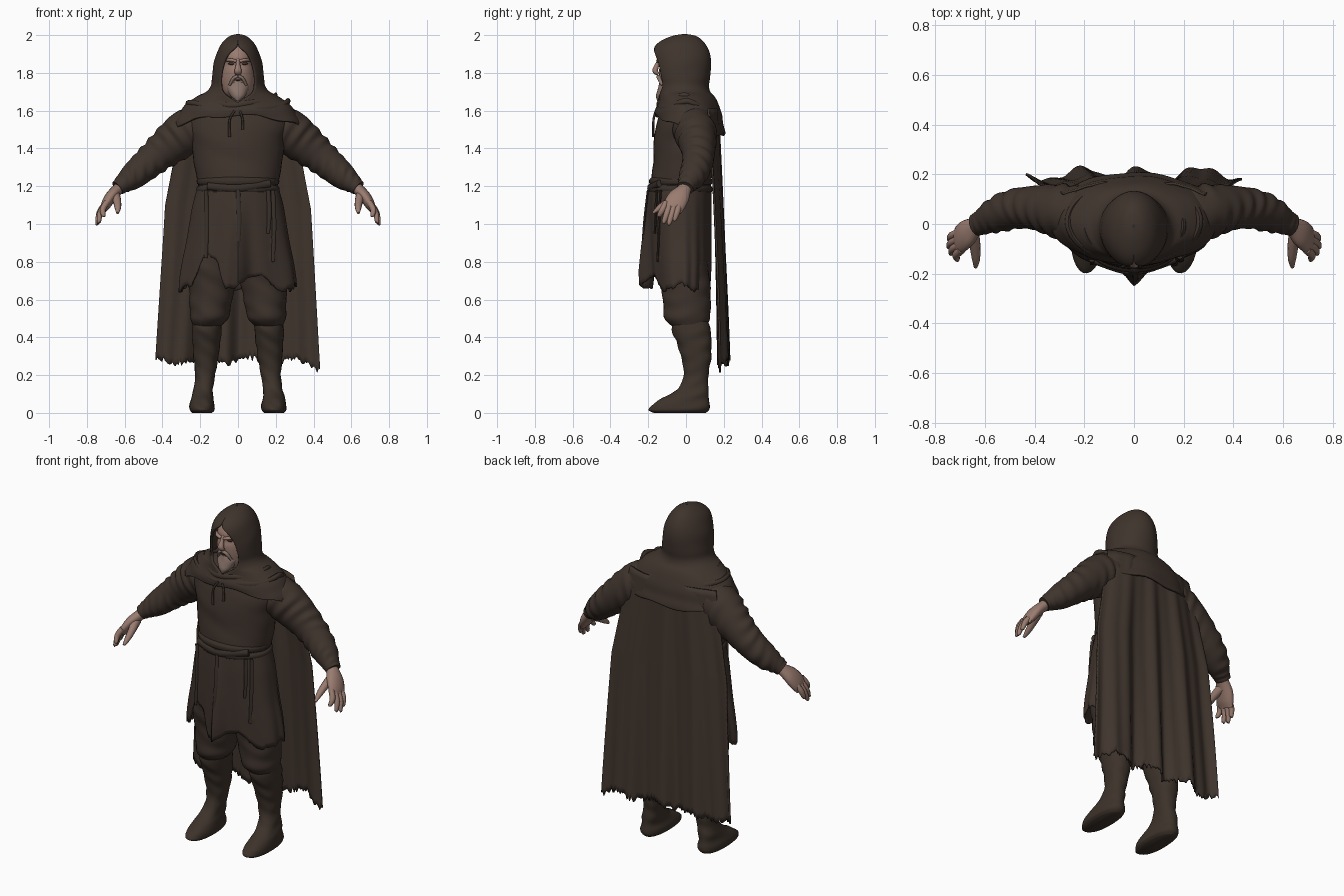
import bpy, bmesh, math, random
from mathutils import Vector

random.seed(4)
sin, cos, pi, exp = math.sin, math.cos, math.pi, math.exp


def material(name, rgb):
    m = bpy.data.materials.new(name)
    m.diffuse_color = (*rgb, 1)
    return m


CLOTH = material("brown_cloth", (0.050, 0.034, 0.026))
CAPE = material("cape_brown", (0.052, 0.036, 0.027))
DARK = material("dark_brown_cloth", (0.040, 0.028, 0.021))
BOOT = material("boot_leather", (0.046, 0.032, 0.023))
SKIN = material("skin", (0.32, 0.20, 0.16))
BEARD = material("grey_beard", (0.25, 0.175, 0.145))
SHADOW = material("eye_dark", (0.06, 0.03, 0.024))


def spline(keys, t):
    """Smooth interpolation through tuples, t in 0..1."""
    f = min(max(t, 0), 1) * (len(keys) - 1)
    i = min(int(f), len(keys) - 2)
    f -= i
    k = [keys[max(0, min(len(keys) - 1, i + d))] for d in (-1, 0, 1, 2)]
    return [b + 0.5 * f * (c - a + f * (2 * a - 5 * b + 4 * c - d + f * (3 * (b - c) + d - a)))
            for a, b, c, d in zip(*k)]


def grid(name, nu, nv, f, mat, closed=False, cap=False, thick=0):
    """Surface from f(u, v), u around or across, v along."""
    bm = bmesh.new()
    rows = [[bm.verts.new(f(i / (nu if closed else nu - 1), j / (nv - 1))) for i in range(nu)]
            for j in range(nv)]
    for j in range(nv - 1):
        for i in range(nu if closed else nu - 1):
            k = (i + 1) % nu
            bm.faces.new((rows[j][i], rows[j][k], rows[j + 1][k], rows[j + 1][i]))
    if cap:
        bm.faces.new(rows[0])
        bm.faces.new(rows[-1])
    bmesh.ops.remove_doubles(bm, verts=bm.verts, dist=0.0002)
    bmesh.ops.recalc_face_normals(bm, faces=bm.faces)
    me = bpy.data.meshes.new(name)
    bm.to_mesh(me)
    bm.free()
    me.materials.append(mat)
    ob = bpy.data.objects.new(name, me)
    bpy.context.collection.objects.link(ob)
    if thick:
        mod = ob.modifiers.new("thickness", 'SOLIDIFY')
        mod.thickness, mod.offset = thick, 0
    bpy.ops.object.select_all(action='DESELECT')
    ob.select_set(True)
    bpy.context.view_layer.objects.active = ob
    bpy.ops.object.shade_smooth_by_angle(angle=math.radians(50))
    return ob


def ring_point(k, a, cx=0, w=1, sq=1):
    """Point on a horizontal ring (z, half width, front y, back y); a = 0 is the front."""
    z, rx, y0, y1 = k[:4]
    s, c = (math.copysign(abs(t) ** sq, t) for t in (sin(a), cos(a)))
    return Vector((cx + rx * w * s, (y0 + y1) / 2 - (y1 - y0) / 2 * w * c, z))


def stack(name, keys, mat, n=32, m=30, side=1, fold=0, freq=90, sq=1):
    """Closed body of stacked rings with optional cloth folds; fifth key = centre x."""
    def f(u, v):
        k, a = spline(keys, v), u * 2 * pi
        crease = sin(freq * k[0] + 2.2 * sin(a + 0.6) + 1.3 * sin(2 * a)) * (.6 + .4 * sin(3 * a + 20 * k[0]))
        w = 1 + fold * crease * min(1, 8 * v * (1 - v))
        return ring_point(k, a, side * k[4] if len(k) > 4 else 0, w, sq)
    return grid(name, n, m, f, mat, True, True)


def tube(name, keys, mat, n=12, m=12, side=1, fold=0, freq=60):
    """Tube along (x, y, z, radius in y, radius across)."""
    def f(u, v):
        k, a = spline(keys, v), u * 2 * pi
        t = (Vector(spline(keys, v + 0.02)[:3]) - Vector(spline(keys, v - 0.02)[:3])).normalized()
        e = (Vector((0, 1, 0)) - t * t.y).normalized()
        crease = sin(freq * v + 2.4 * sin(a) + 1.5 * sin(2 * a + 5 * v)) * (.5 + .5 * sin(2 * a + 11 * v))
        w = 1 + fold * crease * min(1, 8 * v * (1 - v))
        p = Vector(k[:3]) + (e * k[3] * cos(a) + t.cross(e) * k[4] * sin(a)) * w
        p.x *= side
        return p
    return grid(name, n, m, f, mat, True, True)


def ball(name, loc, size, mat):
    arc = [(cos(i * pi / 8), max(.02, sin(i * pi / 8))) for i in range(9)]
    keys = [(loc[2] - size[2] * c, size[0] * s, loc[1] - size[1] * s, loc[1] + size[1] * s, loc[0])
            for c, s in arc]
    return stack(name, keys, mat, 16, 17)


# Tunic torso and belt
stack("tunic_torso", [(1.69, .10, -.07, .10), (1.63, .23, -.12, .14), (1.55, .27, -.15, .15),
                      (1.45, .25, -.17, .15), (1.35, .237, -.172, .145), (1.27, .225, -.18, .14),
                      (1.18, .205, -.185, .13)], CLOTH, 40, 34, fold=.01, freq=45)
stack("belt", [(1.25, .20, -.18, .125), (1.235, .217, -.194, .138), (1.215, .217, -.194, .138),
               (1.205, .208, -.188, .13), (1.19, .22, -.197, .14), (1.172, .218, -.195, .138),
               (1.16, .20, -.185, .125)], DARK, 48, 24)
tube("belt_wrap", [(-.16, -.148, 1.2, .014, .02), (0, -.194, 1.19, .012, .02), (.17, -.142, 1.215, .014, .02)],
     DARK, 10, 14)

# Tunic skirt: flat front, pointed centre pleat, ragged hem lifted on one side
SKIRT = [(1.2, .208, -.186, .13), (1.1, .235, -.188, .13), (1.0, .252, -.186, .13),
         (.9, .268, -.183, .13), (.8, .288, -.178, .13), (.7, .302, -.172, .125), (.6, .305, -.168, .12)]
JAG = [random.uniform(-.01, .01) for _ in range(97)]


def skirt(u, v):
    a = u * 2 * pi
    x = sin(a)
    hem = .665 + .015 * sin(5 * a) + JAG[int(u * 96)]
    if cos(a) > 0:
        hem += .17 * exp(-((x + .5) / .22) ** 4) + .05 * exp(-((x - .3) / .3) ** 2)
    z = 1.2 + (hem - 1.2) * v
    p = ring_point(spline(SKIRT, (1.2 - z) / .6), a, 0, 1 + .02 * v * sin(13 * a + 2 * sin(3 * a)))
    if cos(a) > 0:
        p.y -= .072 * min(1, v * 1.15) * exp(-abs(x / .14) ** 1.4)
    return p


grid("tunic_skirt", 120, 22, skirt, CLOTH, True, thick=.01)

# Hanging belt ends and collar laces
for i, (x, y, lean, bot) in enumerate([(0, -.201, .03, .86), (.185, -.135, .015, .8),
                                       (-.17, -.148, .012, .82), (.16, -.155, .01, .95)]):
    tube(f"belt_end_{i}", [(x, y, 1.18, .006, .011), (x + .006, y - lean * .6, (1.18 + bot) / 2, .007, .012),
                           (x, y - lean, bot, .006, .009)], DARK, 8, 10)
for x, bot in ((-.045, 1.46), (.025, 1.5)):
    tube("collar_lace", [(x * .4, -.16, 1.60, .006, .006), (x, -.172, 1.55, .006, .006),
                         (x, -.174, bot, .006, .008)], DARK, 8, 8)

# Hood and shoulder mantle: z, half width, front, back, opening angle, drop at the back
HOOD = [(2.0, .003, -.012, -.006, 0, 0), (1.992, .036, -.062, .045, 0, 0), (1.97, .066, -.12, .08, 0, 0),
        (1.94, .09, -.158, .104, .06, 0), (1.90, .108, -.174, .121, .45, 0),
        (1.85, .122, -.172, .127, .64, 0), (1.78, .132, -.162, .122, .72, 0),
        (1.73, .138, -.15, .116, .68, 0), (1.695, .165, -.145, .125, .46, 0),
        (1.675, .22, -.14, .15, .22, .01), (1.64, .285, -.142, .175, 0, .03),
        (1.60, .322, -.156, .192, 0, .07), (1.575, .335, -.158, .2, 0, .10)]


def hood(u, v):
    k = spline(HOOD, v)
    g = max(0, k[4])
    a = g + u * (2 * pi - 2 * g)
    p = ring_point(k, a)
    drape = max(0, v - .7) / .3
    p.z -= k[5] * (1 - cos(a)) / 2 + drape * (.025 * sin(a) ** 2 - .008 * sin(7 * a))
    fold = .015 * drape * sin(70 * p.z + 2 * cos(a)) + .01 * drape * sin(9 * a)
    fold += .012 * sin(pi * min(1, v * 1.6)) * sin(45 * p.z + 3 * cos(a)) * sin(a) ** 2
    p.x *= 1 + fold
    p.y *= 1 + fold
    return p


grid("hood_and_mantle", 64, 64, hood, CLOTH, thick=.012)
# Draped collar folds
for j, (z, rx, y0, y1) in enumerate([(1.675, .2, -.15, .145), (1.645, .265, -.155, .175)]):
    def roll(u, v, z=z, rx=rx, y0=y0, y1=y1):
        a, b = u * 2 * pi, v * 2 * pi
        p = ring_point((z, rx, y0, y1), a, 0, 1 + .05 * cos(b))
        p.z += .016 * sin(b) - .045 * max(0, cos(a)) ** 2 - .05 * max(0, -cos(a)) + .006 * sin(5 * a)
        return p
    grid(f"collar_fold_{j}", 48, 9, roll, CLOTH, True)

# Face
stack("head", [(1.67, .045, -.11, .0), (1.70, .076, -.126, .03), (1.76, .09, -.138, .06),
               (1.81, .088, -.143, .08), (1.845, .084, -.136, .08), (1.88, .082, -.145, .08),
               (1.93, .068, -.12, .07), (1.955, .03, -.06, .03)], SKIN, 28, 28)
tube("nose", [(0, -.136, 1.875, .008, .010), (0, -.154, 1.84, .012, .012), (0, -.163, 1.81, .015, .02),
              (0, -.145, 1.793, .008, .015)], SKIN, 12, 12)
for s in (-1, 1):
    tube("brow", [(.008, -.146, 1.86, .011, .008), (.035, -.142, 1.868, .012, .009),
                  (.066, -.108, 1.866, .008, .007)], SKIN, 10, 8, s)
    ball("eye", (s * .032, -.126, 1.849), (.02, .009, .007), SHADOW)
    tube("moustache", [(.0, -.146, 1.782, .011, .008), (.024, -.142, 1.772, .012, .009),
                       (.044, -.126, 1.735, .007, .007)], BEARD, 10, 8, s)
ball("mouth", (0, -.138, 1.762), (.022, .008, .004), SHADOW)
stack("beard", [(1.752, .035, -.14, -.06), (1.735, .06, -.144, -.03), (1.705, .054, -.153, -.05),
                (1.675, .036, -.158, -.09), (1.65, .006, -.152, -.13)], BEARD, 24, 18, fold=.03)

for s, tag in ((-1, "right"), (1, "left")):
    # Sleeve with bunched folds
    tube(f"{tag}_sleeve", [(.17, .035, 1.54, .10, .10), (.26, .046, 1.495, .112, .118),
                           (.34, .06, 1.435, .1, .11), (.42, .066, 1.37, .086, .093),
                           (.49, .058, 1.31, .08, .082), (.56, .033, 1.25, .07, .07),
                           (.61, .008, 1.212, .052, .05), (.638, -.004, 1.19, .045, .04)],
         CLOTH, 32, 72, s, .06, 62)
    # Hand
    tube(f"{tag}_palm", [(.60, .003, 1.215, .034, .03), (.635, -.008, 1.185, .037, .03),
                         (.672, -.036, 1.145, .056, .031), (.70, -.062, 1.10, .058, .026),
                         (.714, -.074, 1.07, .05, .014)], SKIN, 16, 16, s)
    for i, (y, tip) in enumerate([(-.105, (.712, -.142, 1.045)), (-.082, (.736, -.117, 1.012)),
                                  (-.057, (.745, -.09, 1.004)), (-.032, (.743, -.06, 1.025))]):
        mid = (.5 * (.70 + tip[0]) + .01, .5 * (y + tip[1]), .5 * (1.1 + tip[2]) + .004)
        tube(f"{tag}_finger_{i}", [(.695, y, 1.115, .016, .017), (*mid, .0165, .016),
                                   (*tip, .012, .011), (tip[0], tip[1] - .003, tip[2] - .007, .004, .004)],
             SKIN, 10, 12, s)
    tube(f"{tag}_thumb", [(.65, -.035, 1.155, .03, .026), (.64, -.09, 1.12, .022, .022),
                          (.636, -.14, 1.085, .016, .017), (.638, -.175, 1.058, .006, .007)], SKIN, 10, 12, s)
    # Baggy trouser leg
    stack(f"{tag}_trouser_leg", [(1.02, .10, -.14, .08, .12), (.9, .124, -.16, .10, .126),
                                 (.78, .13, -.155, .115, .134), (.67, .122, -.132, .13, .138),
                                 (.57, .11, -.12, .13, .146), (.50, .10, -.115, .128, .152),
                                 (.455, .07, -.07, .10, .165)], CLOTH, 30, 44, s, .025, 60)
    # Boot with creased shaft
    stack(f"{tag}_boot", [(.50, .075, -.07, .11, .16), (.44, .078, -.075, .13, .165),
                          (.36, .072, -.045, .135, .167), (.28, .064, -.022, .132, .17),
                          (.20, .053, -.012, .118, .174), (.14, .051, -.035, .118, .182),
                          (.10, .055, -.08, .12, .188), (.07, .06, -.14, .122, .19),
                          (.04, .066, -.184, .124, .19), (.015, .066, -.196, .122, .19),
                          (0, .052, -.17, .105, .19)], BOOT, 30, 60, s, .04, 75, .88)

# Long cape hugging the back, with broad folds and a tattered hem
N = 110
TATTER = [random.uniform(-.016, .016) for _ in range(N)]


def cape(u, v):
    q = 2 * u - 1
    hem = .275 + TATTER[round(u * (N - 1))] + .015 * sin(11 * q) - .04 * max(0, q) ** 6
    z = 1.61 + (hem - 1.61) * v
    x = q * (.285 + .07 * min(1, v * 2.6) + .08 * v)
    y = .166 + .033 * v - .045 * abs(q) ** 3 * (1 - v) ** 2
    y += (.12 + .88 * v) * (.026 * sin(10 * q + .9 + sin(3 * q)) + .008 * sin(25 * q + 2 * v))
    return Vector((x, y, z))


grid("cape", N, 40, cape, CAPE, thick=.01)
